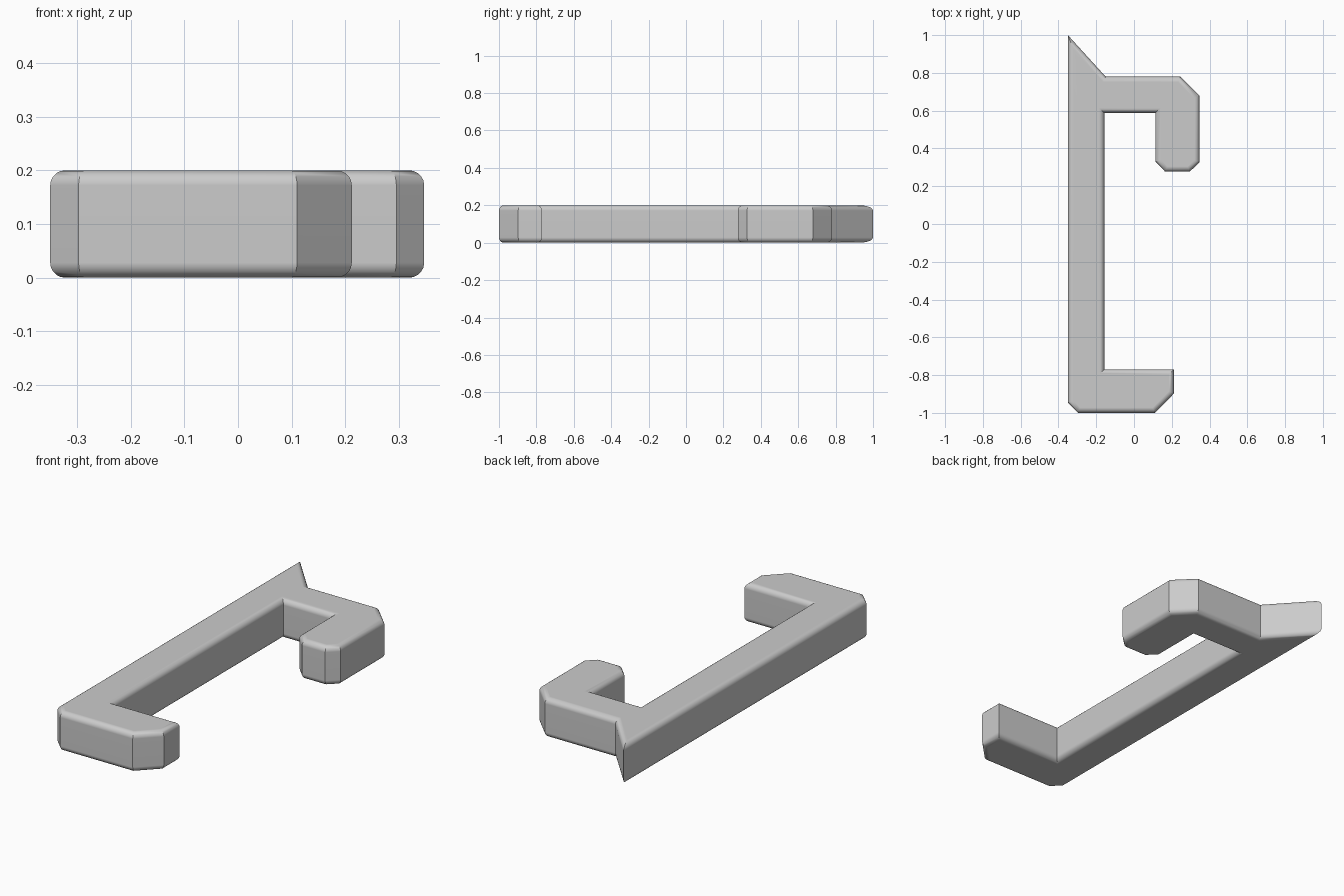
import bpy, bmesh, math
from mathutils import Vector

if "Cube" in bpy.data.objects:
    bpy.data.objects.remove(bpy.data.objects["Cube"])

HEIGHT, ROUND, STEPS = 0.2, 0.028, 5

# Outline of the hooked bar, clockwise seen from above
outline = [Vector(p) for p in (
    (-0.35, 1.0), (-0.15, 0.78), (0.245, 0.78), (0.347, 0.678),   # spike, upper arm
    (0.347, 0.327), (0.295, 0.277), (0.165, 0.277), (0.113, 0.33),  # hook end
    (0.113, 0.588), (-0.157, 0.588),                               # inner side
    (-0.157, -0.77), (0.212, -0.77), (0.212, -0.897), (0.11, -1.0),  # foot
    (-0.297, -1.0), (-0.35, -0.947))]


def inset(points, distance):
    """Move every edge of a clockwise outline inwards, with mitred corners."""
    result = []
    for i, p in enumerate(points):
        a = (p - points[i - 1]).normalized()
        b = (points[(i + 1) % len(points)] - p).normalized()
        na, nb = Vector((a.y, -a.x)), Vector((b.y, -b.x))
        result.append(p + (na + nb) * (distance / (1 + na.dot(nb))))
    return result


# Rounded edge profile: (inset, height) pairs from bottom to top
arc = [i / STEPS * math.pi / 2 for i in range(STEPS + 1)]
lower = [(ROUND * (1 - math.sin(t)), ROUND * (1 - math.cos(t))) for t in arc]
profile = lower + [(d, HEIGHT - z) for d, z in reversed(lower)]

# Stack the outlines and join them
bm = bmesh.new()
rings = [[bm.verts.new((p.x, p.y, z)) for p in inset(outline, d)] for d, z in profile]
n = len(outline)
for low, high in zip(rings, rings[1:]):
    for i in range(n):
        j = (i + 1) % n
        bm.faces.new((low[i], low[j], high[j], high[i]))
bm.faces.new(rings[0])
bm.faces.new(rings[-1])
bmesh.ops.recalc_face_normals(bm, faces=bm.faces)
mesh = bpy.data.meshes.new("hooked_bar")
bm.to_mesh(mesh)
bm.free()

bar = bpy.data.objects.new("hooked_bar", mesh)
bpy.context.collection.objects.link(bar)
grey = bpy.data.materials.new("light grey")
grey.diffuse_color = (0.6, 0.6, 0.6, 1)
grey.use_nodes = True
grey.node_tree.nodes["Principled BSDF"].inputs["Base Color"].default_value = grey.diffuse_color
mesh.materials.append(grey)

# Smooth rounding with crisp corners and flat large faces
bpy.context.view_layer.objects.active = bar
bar.select_set(True)
bpy.ops.object.shade_smooth_by_angle(angle=math.radians(30))
weighted = bar.modifiers.new("flat_faces", 'WEIGHTED_NORMAL')
weighted.keep_sharp = True
